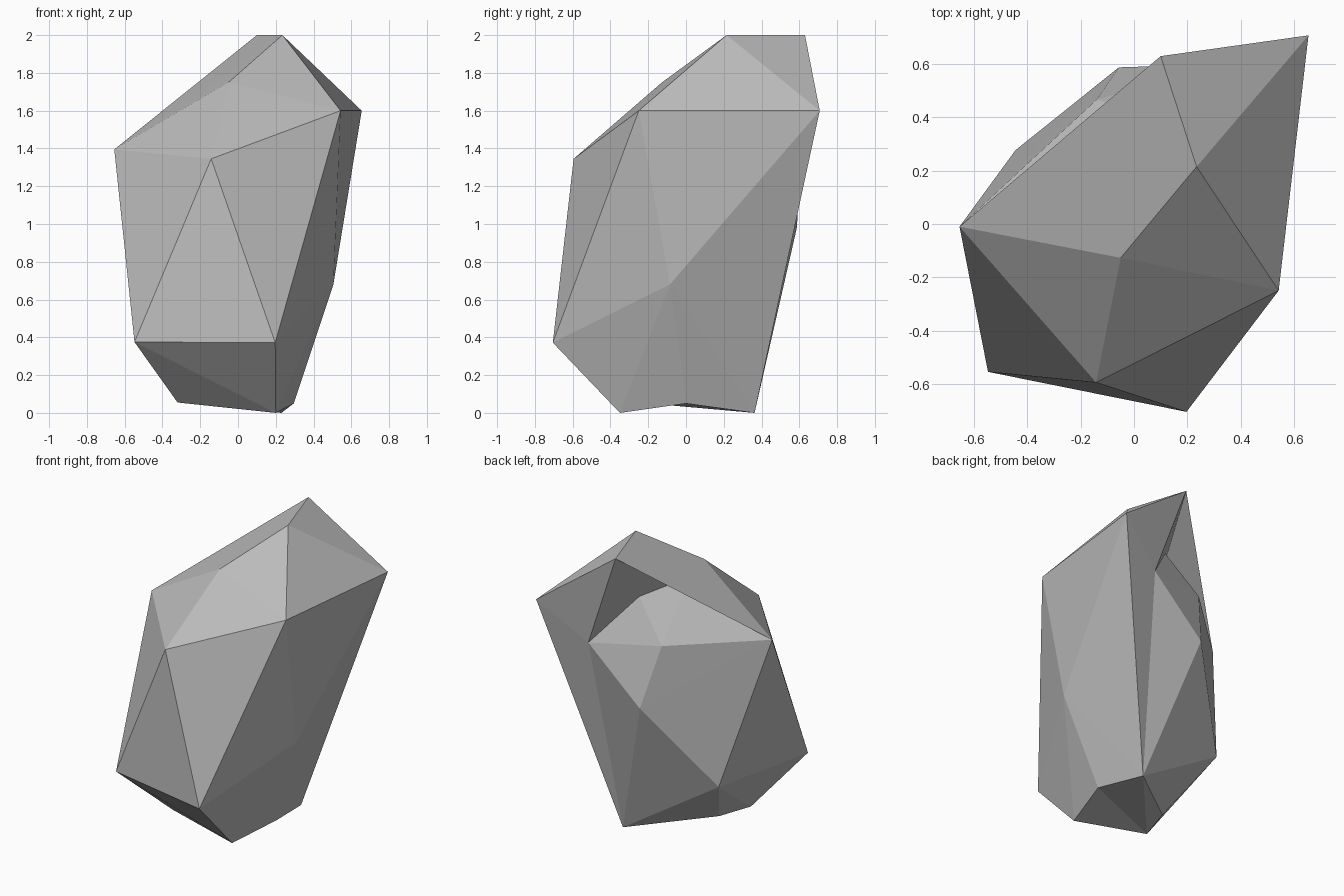
import bpy
import bmesh

cube = bpy.data.objects.get("Cube")
if cube:
    bpy.data.objects.remove(cube, do_unlink=True)

# Corners of the chunky outer stone
hull_corners = dict(
    A=(.10, .63, 2), B=(.235, .215, 2), C=(.655, .708, 1.6), D=(.543, -.25, 1.6),
    E=(-.05, -.127, 1.75), F=(-.142, -.595, 1.345), G=(-.655, -.01, 1.395),
    H=(-.548, -.555, .375), I=(.197, -.705, .372), K=(-.057, .588, .985),
    L=(-.445, .277, .426), P=(.505, -.085, .68), Q=(.2, -.35, 0),
    R=(.295, 0, .05), S=(.23, .363, 0), T=(-.32, -.255, .055), Z=(-.245, -.015, .06))

# Inner corners of the hollow under the overhanging crest
hollow_corners = dict(
    J=(-.13, .13, 1.75), M=(-.14, .467, 1.395), U=(.33, .60, 1.345), V=(.08, .40, 1.655))


def resurface(bm, corners, rim, facets):
    """Open the skin inside a rim of corners and close it with new facets."""
    rim_verts = {corners[name] for name in rim}
    old = [f for f in bm.faces if set(f.verts) <= rim_verts]
    bmesh.ops.delete(bm, geom=old, context='FACES')
    for facet in facets.split():
        bm.faces.new([corners[name] for name in facet])


# Faceted stone body
bm = bmesh.new()
corners = {name: bm.verts.new(co) for name, co in hull_corners.items()}
bmesh.ops.convex_hull(bm, input=bm.verts[:])
corners.update({name: bm.verts.new(co) for name, co in hollow_corners.items()})

# Hollow below the crest, then the shallow dent underneath
resurface(bm, corners, "AEGKSC", "AEJ EGJ JGM JMV AJV AVU VMU UMK UKS USC UCA GKM")
resurface(bm, corners, "QRST", "QRT RST")
bmesh.ops.recalc_face_normals(bm, faces=bm.faces[:])

mesh = bpy.data.meshes.new("rock")
bm.to_mesh(mesh)
bm.free()
rock = bpy.data.objects.new("rock", mesh)
bpy.context.scene.collection.objects.link(rock)

# Plain stone colour
stone = bpy.data.materials.new("stone grey")
stone.use_nodes = True
grey = (.5, .5, .5, 1)
stone.diffuse_color = grey
stone.node_tree.nodes["Principled BSDF"].inputs["Base Color"].default_value = grey
mesh.materials.append(stone)
